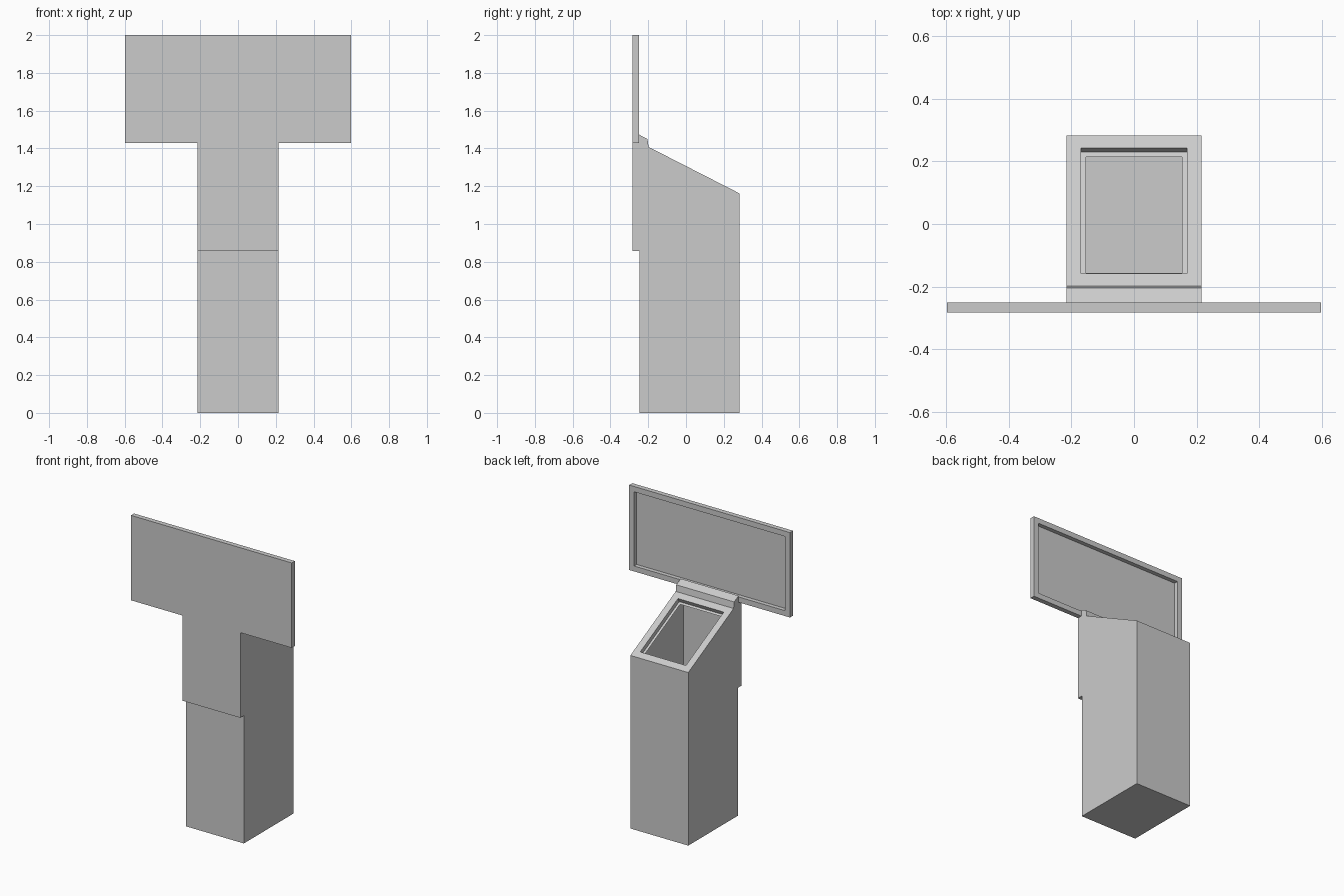
import bpy
import bmesh
from mathutils import Vector

if "Cube" in bpy.data.objects:
    bpy.data.objects.remove(bpy.data.objects["Cube"])


def prism(profile, half_width):
    """Closed solid: a side profile of (y, z) points extruded across x."""
    bm = bmesh.new()
    face = bm.faces.new([bm.verts.new((-half_width, y, z)) for y, z in profile])
    new = bmesh.ops.extrude_face_region(bm, geom=[face])["geom"]
    verts = [g for g in new if isinstance(g, bmesh.types.BMVert)]
    bmesh.ops.translate(bm, verts=verts, vec=(2 * half_width, 0, 0))
    bmesh.ops.recalc_face_normals(bm, faces=bm.faces)
    bm.normal_update()
    return bm


def facing(bm, direction):
    """Largest face pointing in a direction."""
    d = Vector(direction).normalized()
    return max((f for f in bm.faces if f.normal.dot(d) > 0.97), key=lambda f: f.calc_area())


def recess(bm, face, border, depth):
    """Inset a face and sink it straight in; returns the sunken floor."""
    bmesh.ops.inset_region(bm, faces=[face], thickness=border, use_even_offset=True)
    face.normal_update()
    inward = -face.normal * depth
    floor = bmesh.ops.extrude_discrete_faces(bm, faces=[face])["faces"][0]
    bmesh.ops.translate(bm, verts=floor.verts, vec=inward)
    bm.normal_update()
    return floor


def finish(bm, name):
    mesh = bpy.data.meshes.new(name)
    bm.to_mesh(mesh)
    bm.free()
    bpy.context.collection.objects.link(bpy.data.objects.new(name, mesh))


# Pedestal: hollow cabinet with sloped top, front plate and rear hinge lip
bm = prism([(-0.245, 0), (0.283, 0), (0.283, 1.162), (-0.198, 1.408),
            (-0.204, 1.45), (-0.25, 1.474), (-0.25, 1.43), (-0.283, 1.43),
            (-0.283, 0.858), (-0.245, 0.858)], 0.215)
floor = recess(bm, facing(bm, (0, 0.455, 0.89)), 0.045, 0.029)
# Open the sunken tray, leaving a narrow ledge around it
bmesh.ops.inset_region(bm, faces=[floor], thickness=0.017, use_even_offset=True)
bmesh.ops.delete(bm, geom=[floor], context='FACES')
finish(bm, "pedestal")

# Header board: wide panel with a shallow recess in its back
bm = prism([(-0.283, 1.43), (-0.25, 1.43), (-0.25, 2.0), (-0.283, 2.0)], 0.597)
recess(bm, facing(bm, (0, 1, 0)), 0.036, 0.028)
finish(bm, "header_board")
